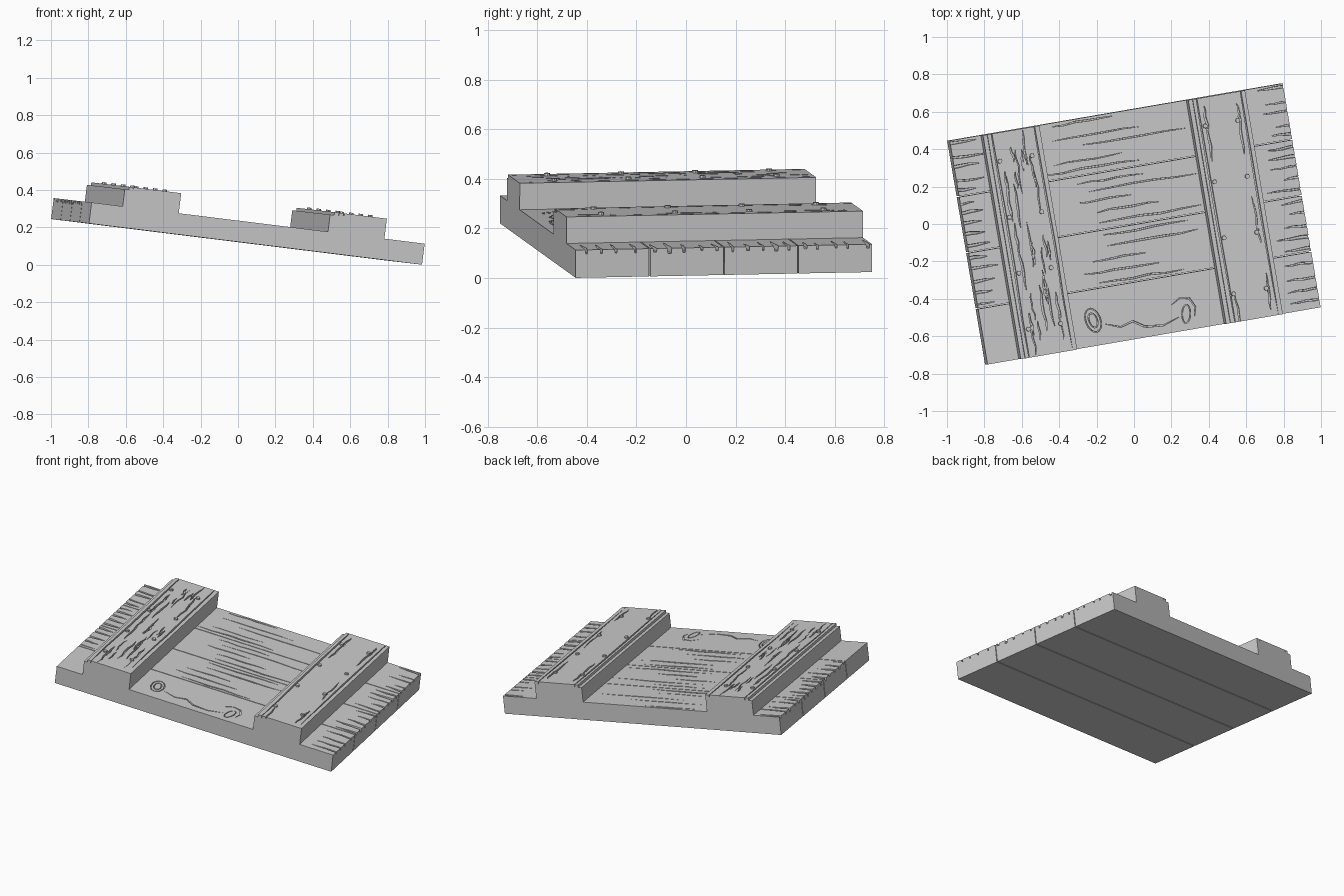
import bpy, bmesh, math, random
from mathutils import Matrix, Vector

if "Cube" in bpy.data.objects:
    bpy.data.objects.remove(bpy.data.objects["Cube"])

random.seed(7)

# Tilted frame of the panel: u along the planks, v across them, n up
U = Vector((0.978, 0.168, -0.121)).normalized()
V = Vector((-0.172, 0.985, 0.02))
V = (V - U * V.dot(U)).normalized()
N = U.cross(V)
FRAME = Matrix((U, V, N)).transposed().to_4x4()
FRAME.translation = (-0.0075, 0, 0.1225)

L, W, T, BH = 1.82, 1.214, 0.113, 0.108   # length, width, plank and batten height
TOP = T + BH

wood = bpy.data.materials.new("grey_wood")
wood.diffuse_color = (0.6, 0.6, 0.6, 1)
wood.use_nodes = True
wood.node_tree.nodes["Principled BSDF"].inputs["Base Color"].default_value = wood.diffuse_color


def finish(bm, name):
    """Turn a bmesh into a named object."""
    bmesh.ops.recalc_face_normals(bm, faces=bm.faces)
    me = bpy.data.meshes.new(name)
    bm.to_mesh(me)
    bm.free()
    me.materials.append(wood)
    ob = bpy.data.objects.new(name, me)
    bpy.context.collection.objects.link(ob)
    return ob


def box(bm, u0, u1, v0, v1, n0, n1):
    m = Matrix.Translation(((u0 + u1) / 2, (v0 + v1) / 2, (n0 + n1) / 2))
    bmesh.ops.create_cube(bm, size=1, matrix=m @ Matrix.Diagonal((u1 - u0, v1 - v0, n1 - n0, 1)))


def groove(bm, path, width, top, depth, closed=False):
    """Ribbon-shaped cutter along a path, tapering at open ends."""
    rings, k = [], len(path)
    for i, p in enumerate(path):
        a = path[(i - 1) % k] if closed or i else p
        b = path[(i + 1) % k] if closed or i < k - 1 else p
        d = Vector((b[0] - a[0], b[1] - a[1])).normalized()
        s = 1 if closed else 0.08 + 0.92 * math.sin(math.pi * i / (k - 1))
        o = Vector((-d.y, d.x)) * width / 2 * s
        c = Vector(p)
        rings.append([bm.verts.new((*q, z)) for q, z in (
            (c + o, top + 0.02), (c - o, top + 0.02), (c - o * 0.6, top - depth), (c + o * 0.6, top - depth))])
    for i in range(k if closed else k - 1):
        a, b = rings[i], rings[(i + 1) % k]
        for j in range(4):
            bm.faces.new((a[j], a[(j + 1) % 4], b[(j + 1) % 4], b[j]))
    if not closed:
        bm.faces.new(rings[0])
        bm.faces.new(rings[-1][::-1])


def carve(ob, bm):
    """Cut the grain out of a board."""
    cutter = finish(bm, "grain_cutter")
    cutter.hide_render = True
    mod = ob.modifiers.new("grain", 'BOOLEAN')
    mod.operation, mod.solver, mod.object = 'DIFFERENCE', 'EXACT', cutter
    mod.use_self = True
    bpy.context.view_layer.objects.active = ob
    bpy.ops.object.modifier_apply(modifier="grain")
    bpy.data.objects.remove(cutter)


def grain_line(u, v, length, wob, along_u=True):
    """Slightly wavy straight path centred on u, v."""
    pts = []
    for i in range(6):
        t = (i / 5 - 0.5) * length
        w = random.uniform(-wob, wob)
        pts.append((u + t, v + w) if along_u else (u + w, v + t))
    return pts


def ellipse(u, v, a, b, turn, n=14):
    c, s = math.cos(turn), math.sin(turn)
    ts = [2 * math.pi * i / n for i in range(n)]
    return [(u + a * math.cos(t) * c - b * math.sin(t) * s,
             v + a * math.cos(t) * s + b * math.sin(t) * c) for t in ts]


parts = []
pw = W / 4

# Four planks
for k in range(4):
    bm = bmesh.new()
    v0, v1 = -W / 2 + k * pw, -W / 2 + (k + 1) * pw
    box(bm, -L / 2, L / 2, v0 + (0.0025 if k else 0), v1 - (0.0025 if k < 3 else 0), 0, T)
    plank = finish(bm, f"plank_{k + 1}")
    cut = bmesh.new()
    if k == 0:
        # Knots with a curling crack on the smooth front plank
        groove(cut, ellipse(-0.31, -0.47, 0.022, 0.04, 0.2), 0.007, T, 0.01, True)
        groove(cut, ellipse(-0.31, -0.47, 0.04, 0.066, 0.2), 0.007, T, 0.01, True)
        groove(cut, ellipse(0.19, -0.52, 0.022, 0.05, -0.2), 0.007, T, 0.01, True)
        groove(cut, [(-0.25, -0.5), (-0.17, -0.53), (-0.1, -0.51), (-0.04, -0.55), (0.06, -0.56), (0.15, -0.53)],
               0.014, T, 0.01)
        groove(cut, [(0.23, -0.55), (0.245, -0.49), (0.22, -0.44), (0.17, -0.43), (0.12, -0.46)], 0.012, T, 0.01)
        for v in (-0.56, -0.5, -0.44, -0.36):
            groove(cut, grain_line(0.87, v, 0.24, 0.004), 0.014, T, 0.016)
    else:
        # Splits through both ends and long grain in the middle
        for i in range(5):
            v = v0 + pw * (i + 0.5 + random.uniform(-0.2, 0.2)) / 5
            for side in (-1, 1):
                u = side * (L / 2 - random.uniform(-0.02, 0.04))
                groove(cut, grain_line(u, v, random.uniform(0.16, 0.36), 0.004), random.uniform(0.01, 0.024),
                       T, random.uniform(0.012, 0.024))
            groove(cut, grain_line(random.uniform(-0.2, 0.12), v, random.uniform(0.3, 0.62), 0.005),
                   random.uniform(0.006, 0.014), T, 0.012)
    carve(plank, cut)
    parts.append(plank)

# Two battens, with a low chipped edge and grain along v
for name, u0, u1, count in (("left_batten", -0.74, -0.434, 30), ("right_batten", 0.382, 0.69, 10)):
    bm = bmesh.new()
    box(bm, u0, u1, -W / 2, W / 2, T, TOP)
    batten = finish(bm, name)
    cut = bmesh.new()
    box(cut, u0 - 0.02, u0 + 0.022, -W, W, TOP - 0.016, TOP + 0.05)
    groove(cut, grain_line(u0 + 0.045, 0.05, 1.5, 0.003, False), 0.014, TOP, 0.014)
    groove(cut, grain_line(u1 - 0.025, 0.1, 1.4, 0.003, False), 0.012, TOP, 0.014)
    for i in range(count):
        u = u0 + 0.075 + (u1 - u0 - 0.13) * random.random()
        v = random.uniform(-W / 2, W / 2)
        if count < 20:
            u = random.choice((u0 + 0.075, u1 - 0.055))
        groove(cut, grain_line(u, v, random.uniform(0.08, 0.26), 0.006, False), random.uniform(0.007, 0.017),
               TOP, random.uniform(0.008, 0.014))
    carve(batten, cut)
    parts.append(batten)

    # Two nails into each plank
    bm = bmesh.new()
    for k in range(4):
        for u in (u0 + 0.065, u1 - 0.065):
            m = Matrix.Translation((u, -W / 2 + (k + 0.5) * pw, TOP))
            bmesh.ops.create_cone(bm, cap_ends=True, segments=8, radius1=0.014, radius2=0.012,
                                  depth=0.018, matrix=m)
    parts.append(finish(bm, name + "_nails"))

# Tip everything into the leaning pose
for ob in parts:
    ob.data.transform(FRAME)
